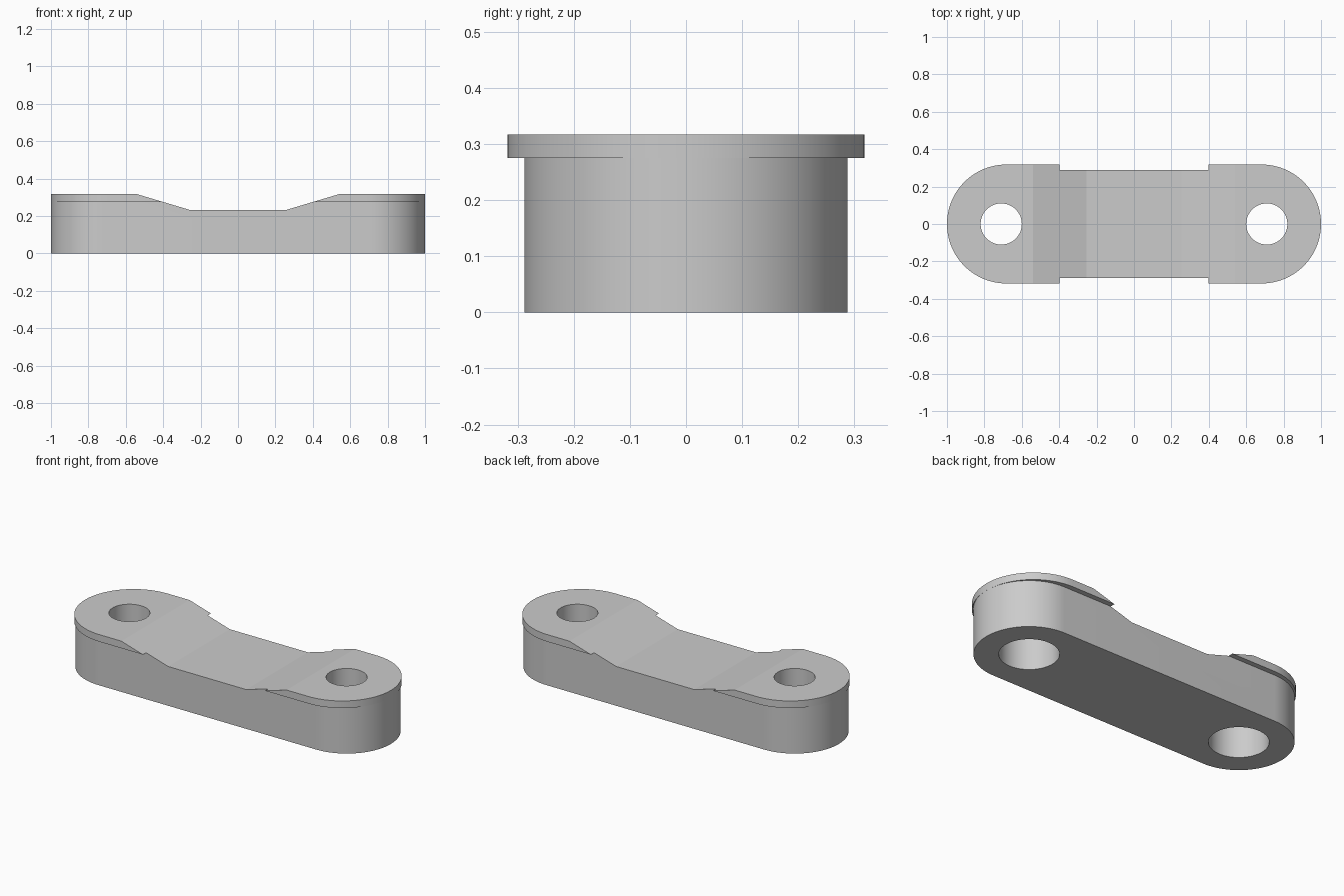
import bpy
import bmesh
import math

old = bpy.data.objects.get("Cube")
if old:
    bpy.data.objects.remove(old, do_unlink=True)

HEIGHT = 0.317
FLANGE_Z = 0.275
HOLE_X = 0.71

mat = bpy.data.materials.new("plain_grey")
mat.use_nodes = True
grey = (0.6, 0.6, 0.6, 1)
mat.diffuse_color = grey
mat.node_tree.nodes["Principled BSDF"].inputs["Base Color"].default_value = grey


def prism(name, points, extrusion):
    """Extrude a closed outline of 3D points along a vector."""
    bm = bmesh.new()
    face = bm.faces.new([bm.verts.new(p) for p in points])
    ext = bmesh.ops.extrude_face_region(bm, geom=[face])
    moved = [v for v in ext["geom"] if isinstance(v, bmesh.types.BMVert)]
    bmesh.ops.translate(bm, verts=moved, vec=extrusion)
    bmesh.ops.recalc_face_normals(bm, faces=bm.faces)
    mesh = bpy.data.meshes.new(name)
    bm.to_mesh(mesh)
    bm.free()
    mesh.materials.append(mat)
    obj = bpy.data.objects.new(name, mesh)
    bpy.context.collection.objects.link(obj)
    return obj


def rounded_bar(name, tip, radius, z0, z1, steps=48):
    """Bar with a half-round at each end."""
    points = []
    for side in (1, -1):
        for i in range(steps + 1):
            a = math.pi * (i / steps - 0.5)
            points.append((side * (tip - radius + radius * math.cos(a)),
                           side * radius * math.sin(a), z0))
    return prism(name, points, (0, 0, z1 - z0))


def cylinder(name, x, radius, z0, z1, steps=64):
    turn = 2 * math.pi / steps
    points = [(x + radius * math.cos(i * turn), radius * math.sin(i * turn), z0)
              for i in range(steps)]
    return prism(name, points, (0, 0, z1 - z0))


def combine(target, other, operation):
    """Apply a boolean and discard the helper."""
    other.hide_render = True
    mod = target.modifiers.new(operation, "BOOLEAN")
    mod.operation = operation
    mod.solver = "EXACT"
    mod.object = other
    bpy.ops.object.select_all(action="DESELECT")
    bpy.context.view_layer.objects.active = target
    target.select_set(True)
    bpy.ops.object.modifier_apply(modifier=mod.name)
    bpy.data.objects.remove(other, do_unlink=True)


# Body with overhanging top flange
link = rounded_bar("link_body", 0.9995, 0.288, 0, 0.3)
combine(link, rounded_bar("flange", 1, 0.318, FLANGE_Z, HEIGHT), "UNION")

# Sloped saddle across the middle, extended above the top along its slope
slope = (HEIGHT - 0.232) / (0.54 - 0.255)
top_x = 0.54 + 0.1 / slope
saddle = [(-top_x, -1, HEIGHT + 0.1), (-0.255, -1, 0.232),
          (0.255, -1, 0.232), (top_x, -1, HEIGHT + 0.1)]
combine(link, prism("saddle_cutter", saddle, (0, 2, 0)), "DIFFERENCE")

# Pin holes, wider from below
for side in (1, -1):
    combine(link, cylinder("pin_hole", side * HOLE_X, 0.11, -0.1, 0.5), "DIFFERENCE")
    combine(link, cylinder("counterbore", side * HOLE_X, 0.158, -0.1, 0.2), "DIFFERENCE")

# Smooth round walls, keep the slope edges crisp
bpy.ops.object.shade_smooth_by_angle(angle=math.radians(12))
